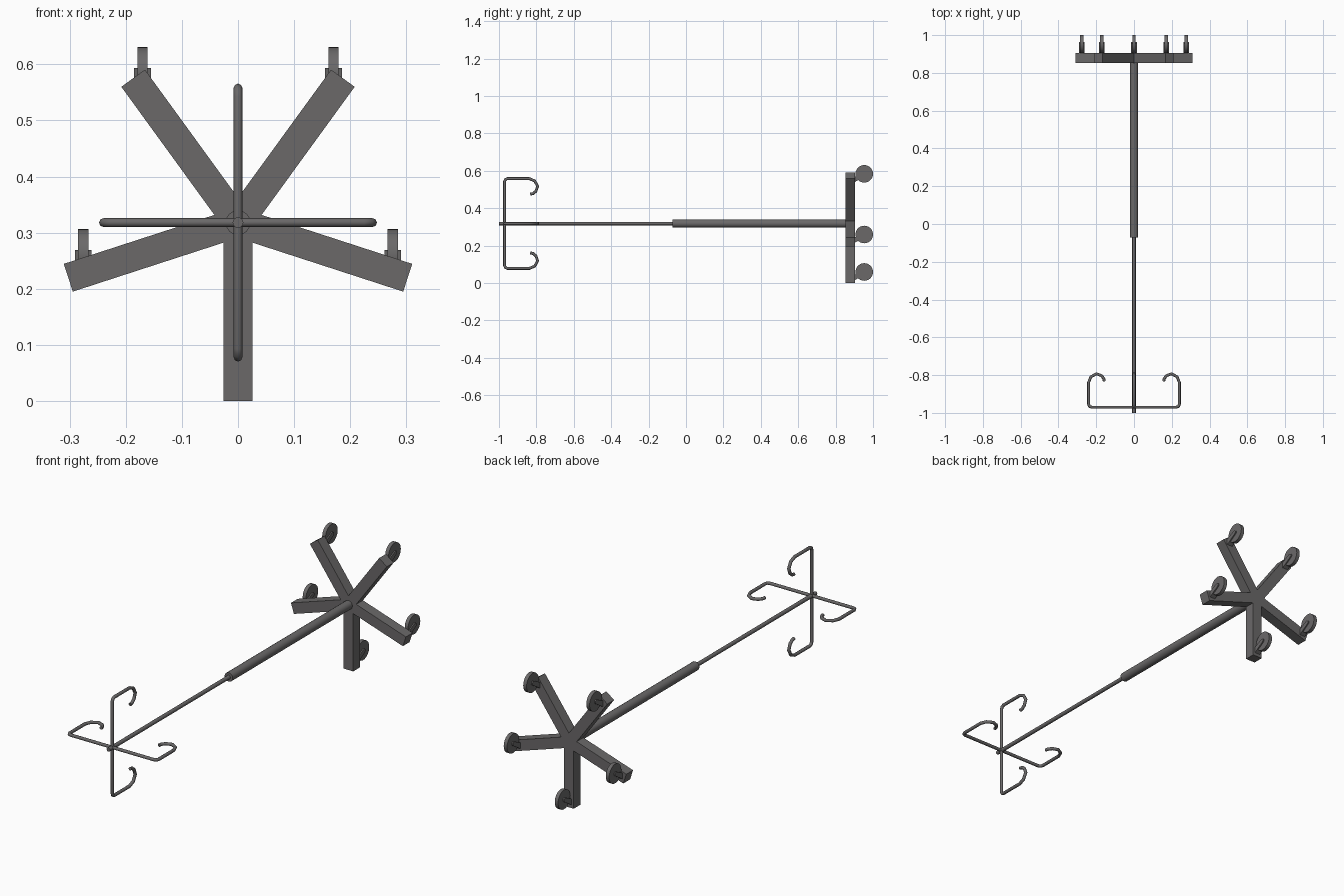
import bpy, bmesh, math
from mathutils import Matrix, Vector

if "Cube" in bpy.data.objects:
    bpy.data.objects.remove(bpy.data.objects["Cube"])

CZ = 0.318            # height of the long axis
LEG, HALF = 0.318, 0.026

metal = bpy.data.materials.new("dark grey metal")
metal.diffuse_color = (0.145, 0.14, 0.141, 1)
metal.use_nodes = True
metal.node_tree.nodes["Principled BSDF"].inputs["Base Color"].default_value = metal.diffuse_color


def finish(name, bm, smooth=False):
    bmesh.ops.recalc_face_normals(bm, faces=bm.faces)
    me = bpy.data.meshes.new(name)
    bm.to_mesh(me)
    bm.free()
    me.materials.append(metal)
    ob = bpy.data.objects.new(name, me)
    bpy.context.collection.objects.link(ob)
    if smooth:
        bpy.ops.object.select_all(action='DESELECT')
        ob.select_set(True)
        bpy.context.view_layer.objects.active = ob
        bpy.ops.object.shade_smooth_by_angle(angle=math.radians(40))
    return ob


def extrude(name, points, vec):
    bm = bmesh.new()
    face = bm.faces.new([bm.verts.new(p) for p in points])
    res = bmesh.ops.extrude_face_region(bm, geom=[face], use_keep_orig=True)
    bmesh.ops.translate(bm, vec=vec, verts=[v for v in res["geom"] if isinstance(v, bmesh.types.BMVert)])
    return finish(name, bm)


def cylinder(name, centre, radius, depth, axis, sides):
    bm = bmesh.new()
    rot = Vector((0, 0, 1)).rotation_difference(Vector(axis)).to_matrix().to_4x4()
    bmesh.ops.create_cone(bm, cap_ends=True, segments=sides, radius1=radius, radius2=radius,
                          depth=depth, matrix=Matrix.Translation(centre) @ rot)
    return finish(name, bm, True)


# five-legged star base, one extruded outline
star = []
for i in range(5):
    a = -math.pi / 2 + i * math.tau / 5
    d, n = Vector((math.cos(a), 0, math.sin(a))), Vector((-math.sin(a), 0, math.cos(a)))
    b = a + math.pi / 5
    notch = Vector((math.cos(b), 0, math.sin(b))) * HALF / math.sin(math.pi / 5)
    star += [p + Vector((0, 0.852, CZ)) for p in (d * LEG - n * HALF, d * LEG + n * HALF, notch)]
extrude("star_base", star, (0, 0.052, 0))

# casters: a slanted bracket and a wheel, all trailing the same way
for i in range(5):
    a = -math.pi / 2 + i * math.tau / 5
    x, z = 0.29 * math.cos(a), CZ + 0.29 * math.sin(a)
    outline = [(0.900, -0.015), (0.900, 0.015), (0.945, 0.038), (0.955, 0.041),
               (0.963, 0.036), (0.964, 0.027), (0.957, 0.021)]
    extrude(f"caster_bracket_{i + 1}", [(x - 0.015, y, z + h) for y, h in outline], (0.03, 0, 0))
    cylinder(f"caster_wheel_{i + 1}", (x, 0.953, z + 0.031), 0.047, 0.018, (1, 0, 0), 32)

# telescopic pole
cylinder("outer_pole", (0, 0.392, CZ), 0.022, 0.928, (0, 1, 0), 16)
cylinder("inner_pole", (0, -0.525, CZ), 0.0095, 0.95, (0, 1, 0), 16)

# four bent-wire hooks
path = [(0, -0.97), (0.224, -0.97), (0.235, -0.966), (0.24, -0.955), (0.24, -0.838),
        (0.228, -0.809), (0.199, -0.793), (0.172, -0.803), (0.16, -0.818), (0.157, -0.833)]
for i in range(4):
    a = i * math.pi / 2
    cu = bpy.data.curves.new(f"hook_{i + 1}", 'CURVE')
    cu.dimensions = '3D'
    cu.bevel_depth = 0.0078
    cu.bevel_resolution = 2
    cu.use_fill_caps = True
    sp = cu.splines.new('POLY')
    sp.points.add(len(path) - 1)
    for p, (r, y) in zip(sp.points, path):
        p.co = (r * math.cos(a), y, CZ + r * math.sin(a), 1)
    cu.materials.append(metal)
    ob = bpy.data.objects.new(f"hook_{i + 1}", cu)
    bpy.context.collection.objects.link(ob)
    bpy.ops.object.select_all(action='DESELECT')
    ob.select_set(True)
    bpy.context.view_layer.objects.active = ob
    bpy.ops.object.convert(target='MESH')
    bpy.ops.object.shade_smooth_by_angle(angle=math.radians(50))
